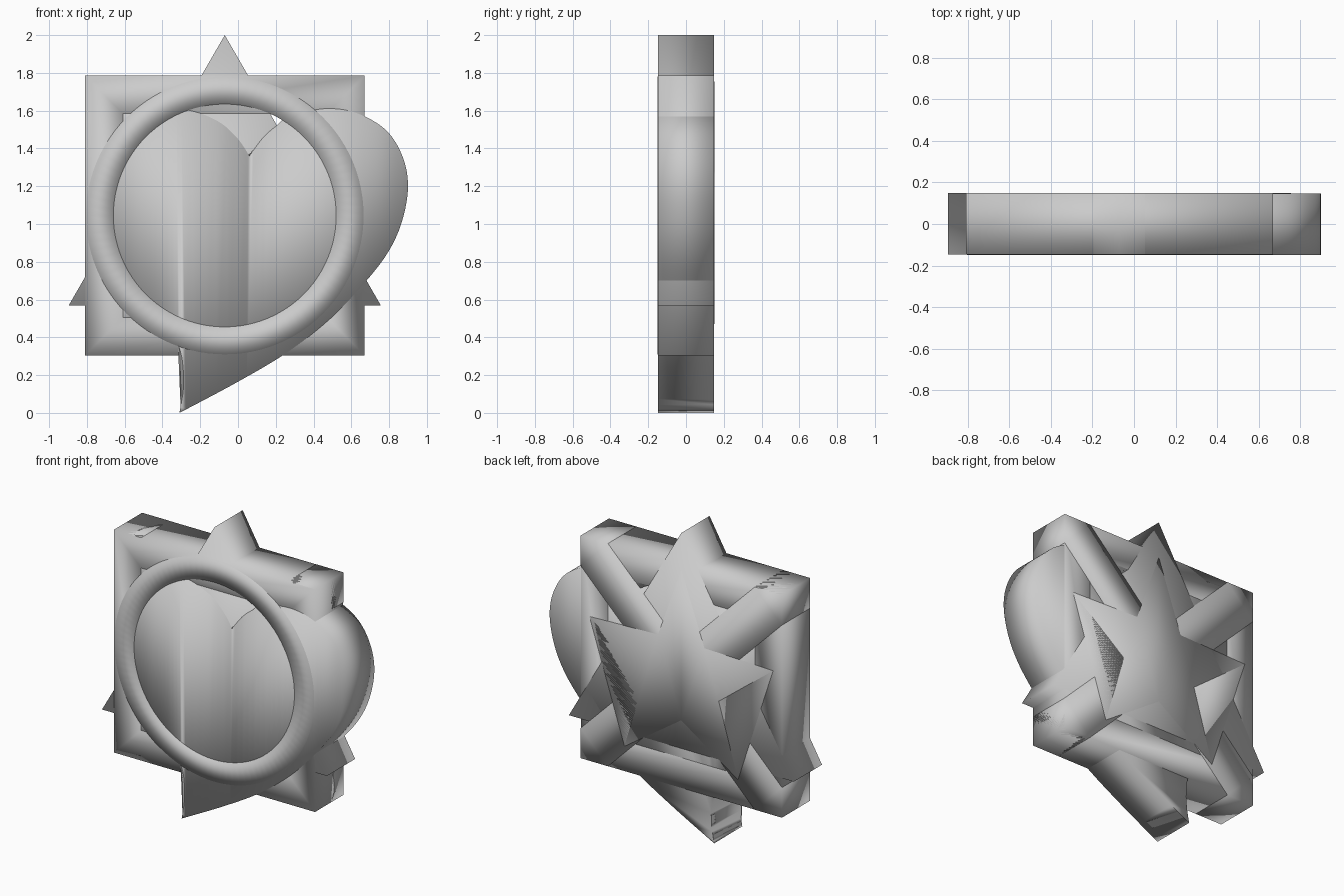
import bpy, bmesh, math

if "Cube" in bpy.data.objects:
    bpy.data.objects.remove(bpy.data.objects["Cube"])

CX, CZ = -0.07, 1.045      # shared centre of the layered symbols


def finish(name, bm):
    bmesh.ops.recalc_face_normals(bm, faces=bm.faces)
    me = bpy.data.meshes.new(name)
    bm.to_mesh(me)
    bm.free()
    for p in me.polygons:
        p.use_smooth = True
    ob = bpy.data.objects.new(name, me)
    bpy.context.collection.objects.link(ob)
    return ob


def slab(name, outline, front=-0.148, back=0.148):
    """Extrude an x/z outline through y."""
    bm = bmesh.new()
    f = [bm.verts.new((x, front, z)) for x, z in outline]
    b = [bm.verts.new((x, back, z)) for x, z in outline]
    caps = [bm.faces.new(f), bm.faces.new(b[::-1])]
    n = len(outline)
    for i in range(n):
        j = (i + 1) % n
        bm.faces.new((f[i], b[i], b[j], f[j]))
    bmesh.ops.triangulate(bm, faces=caps)
    return finish(name, bm)


def band(name, outer, inner, front, back):
    """Closed frame between two matching x/z outlines."""
    bm = bmesh.new()
    loops = [[bm.verts.new((x, y, z)) for x, z in o]
             for o, y in ((outer, front), (inner, front), (inner, back), (outer, back))]
    n = len(outer)
    for a, b in zip(loops, loops[1:] + loops[:1]):
        for i in range(n):
            j = (i + 1) % n
            bm.faces.new((a[i], a[j], b[j], b[i]))
    return finish(name, bm)


def ngon(n, r, start=90, r2=None):
    return [(CX + (r2 if r2 and i % 2 else r) * math.cos(math.radians(start) + math.tau * i / n),
             CZ + (r2 if r2 and i % 2 else r) * math.sin(math.radians(start) + math.tau * i / n))
            for i in range(n)]


def smooth_path(pts, steps=6):
    """Open Catmull-Rom curve through the points."""
    p = [pts[0]] + pts + [pts[-1]]
    out = []
    for a, b, c, d in zip(p, p[1:], p[2:], p[3:]):
        for s in range(steps):
            t = s / steps
            out.append(tuple(0.5 * (2 * b[k] + (c[k] - a[k]) * t
                       + (2 * a[k] - 5 * b[k] + 4 * c[k] - d[k]) * t * t
                       + (3 * b[k] - a[k] - 3 * c[k] + d[k]) * t ** 3) for k in (0, 1)))
    return out


# Ring, proud at the front
band("ring", ngon(96, 0.735), ngon(96, 0.59), -0.15, 0.146)

# Square frame
H, W = 0.74, 0.20
Q = math.sqrt(2)
band("square_frame", ngon(4, H * Q, 45), ngon(4, (H - W) * Q, 45), -0.148, 0.1485)

# Diagonal cross, bars pointed to meet the frame corners
for name, s in (("cross_bar_a", 1), ("cross_bar_b", -1)):
    pts = [(H, H), (H - W, H), (-H, W - H), (-H, -H), (W - H, -H), (H, H - W)]
    slab(name, [(CX + s * x, CZ + z) for x, z in pts], -0.147, 0.1495)

# Triangle and star
slab("triangle", ngon(3, 0.955), -0.1475, 0.149)
slab("star", ngon(10, 0.71, 90, 0.29), -0.1465, 0.15)

# Heart with a swept tip
right = [(0.06, 1.36), (0.15, 1.475), (0.28, 1.565), (0.45, 1.61), (0.62, 1.59),
         (0.78, 1.50), (0.87, 1.36), (0.9, 1.2), (0.87, 1.02), (0.80, 0.86),
         (0.68, 0.70), (0.49, 0.50), (0.26, 0.32), (0.0, 0.165), (-0.31, 0.0)]
left = [(-0.31, 0.0), (-0.29, 0.12), (-0.29, 0.23), (-0.31, 0.34), (-0.38, 0.48),
        (-0.52, 0.66), (-0.66, 0.87), (-0.74, 1.08), (-0.75, 1.25), (-0.69, 1.42),
        (-0.56, 1.55), (-0.4, 1.605), (-0.25, 1.60), (-0.10, 1.54), (0.0, 1.45), (0.06, 1.36)]
slab("heart", smooth_path(right) + smooth_path(left), -0.149, 0.147)
